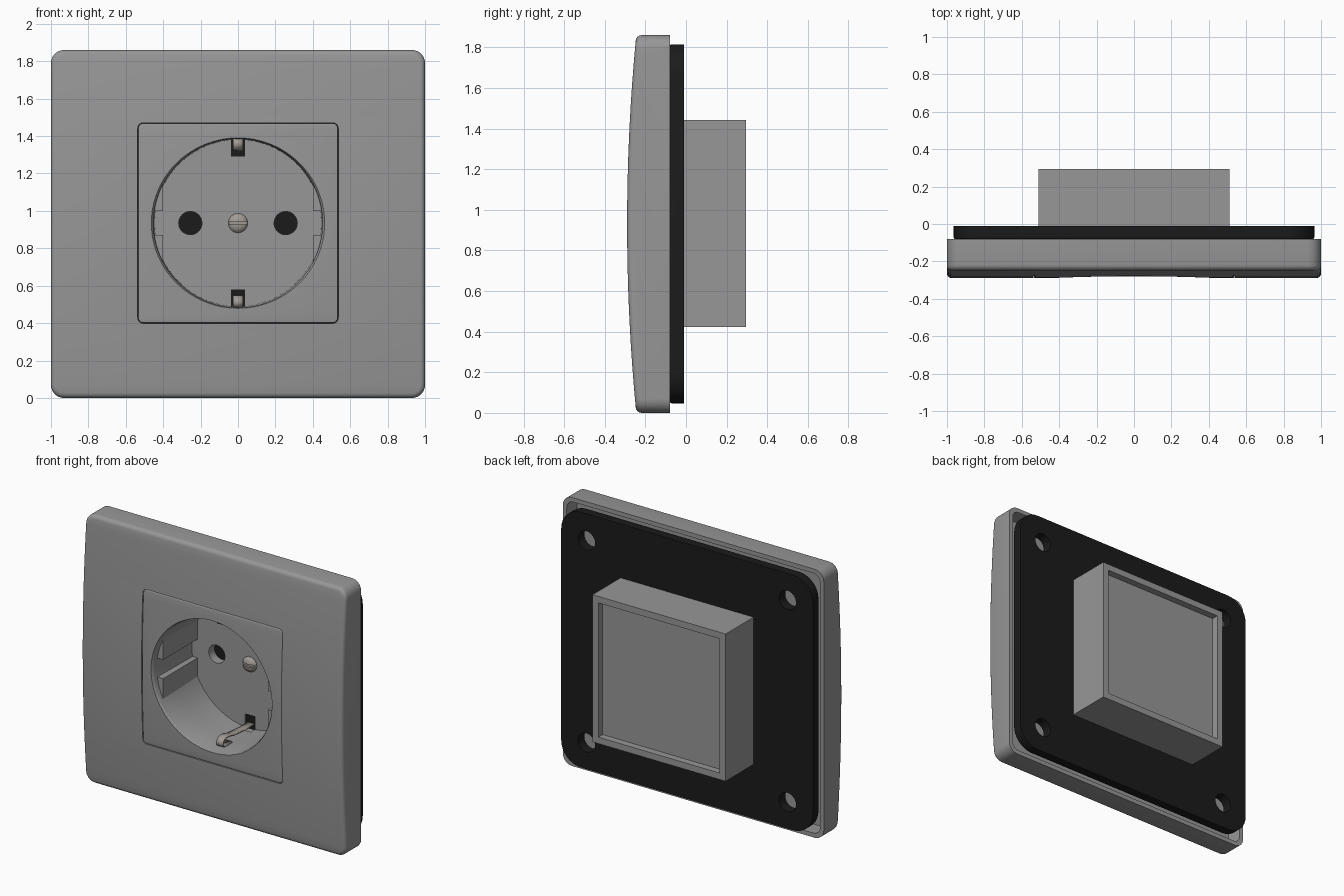
import bpy, bmesh
from math import sin, cos, pi, radians

if "Cube" in bpy.data.objects:
    bpy.data.objects.remove(bpy.data.objects["Cube"])

CZ = 0.93          # height of the frame centre
SZ = 0.935         # height of the socket centre
FLOOR = 0.132      # depth of the well floor


def material(name, col):
    m = bpy.data.materials.new(name)
    m.diffuse_color = (*col, 1)
    m.use_nodes = True
    m.node_tree.nodes["Principled BSDF"].inputs["Base Color"].default_value = m.diffuse_color
    return m


grey = material("grey_plastic", (0.31, 0.31, 0.31))
black = material("black_plastic", (0.011, 0.011, 0.011))
metal = material("metal", (0.36, 0.33, 0.30))
cutters = []


def finish(name, bm, mat):
    bmesh.ops.recalc_face_normals(bm, faces=bm.faces)
    me = bpy.data.meshes.new(name)
    bm.to_mesh(me)
    bm.free()
    ob = bpy.data.objects.new(name, me)
    bpy.context.collection.objects.link(ob)
    me.materials.append(mat)
    return ob


def bulge(z):
    return -0.29 + 0.052 * (z - CZ) ** 2


def slab(name, x, z, y, r=0, edge=0, curved=False, mat=grey):
    """Rounded plate: x, z, y are (low, high); optional curved front and softened front rim."""
    n = 16 if curved else 1
    zs = [z[0] + (z[1] - z[0]) * i / n for i in range(n + 1)]
    prof = [(bulge(h) if curved else y[0], h) for h in zs] + [(y[1], z[1]), (y[1], z[0])]
    bm = bmesh.new()
    a, b = [[bm.verts.new((px, py, pz)) for py, pz in prof] for px in x]
    bm.faces.new(a)
    bm.faces.new(b)
    for i in range(len(prof)):
        j = (i + 1) % len(prof)
        bm.faces.new((a[i], a[j], b[j], b[i]))
    bmesh.ops.recalc_face_normals(bm, faces=bm.faces)
    if r:
        es = [e for e in bm.edges
              if abs(e.verts[0].co.x - e.verts[1].co.x) < 1e-5
              and abs(e.verts[0].co.z - e.verts[1].co.z) < 1e-5]
        bmesh.ops.bevel(bm, geom=es, offset=r, segments=8, profile=0.5, affect='EDGES')
    if edge:
        bm.normal_update()
        es = [e for e in bm.edges if len(e.link_faces) == 2
              and min(f.normal.y for f in e.link_faces) < -0.8
              and max(f.normal.y for f in e.link_faces) > -0.3]
        bmesh.ops.bevel(bm, geom=es, offset=edge, segments=4, profile=0.5, affect='EDGES')
    return finish(name, bm, mat)


def lathe(name, pts, x=0, z=SZ, n=48, mat=grey):
    """Solid of revolution round a y-parallel axis from (radius, y) points."""
    bm = bmesh.new()
    rings = [[bm.verts.new((x + r * cos(2 * pi * i / n), y, z + r * sin(2 * pi * i / n)))
              for i in range(n)] for r, y in pts]
    for p, q in zip(rings, rings[1:]):
        for i in range(n):
            j = (i + 1) % n
            bm.faces.new((p[i], p[j], q[j], q[i]))
    bm.faces.new(rings[0])
    bm.faces.new(rings[-1])
    return finish(name, bm, mat)


def cut(ob, tools):
    for c in tools:
        c.data.materials[0] = ob.data.materials[0]
        m = ob.modifiers.new("cut", 'BOOLEAN')
        m.operation, m.solver, m.object = 'DIFFERENCE', 'EXACT', c
    bpy.context.view_layer.update()
    me = bpy.data.meshes.new_from_object(ob.evaluated_get(bpy.context.evaluated_depsgraph_get()))
    ob.modifiers.clear()
    ob.data = me


def tool(ob):
    ob.hide_render = True
    cutters.append(ob)
    return ob


# outer frame: curved front, hollow back, square opening
frame = slab("frame", (-1, 1), (0, 1.86), (0, -0.08), 0.07, 0.026, True)
cavity = tool(slab("cut_cavity", (-0.97, 0.97), (0.03, 1.83), (-0.19, 0.0), 0.05))
opening = tool(slab("cut_opening", (-0.536, 0.536), (0.399, 1.471), (-0.4, -0.1), 0.03))
cut(frame, [cavity, opening])

# flush square insert and back housing share one round well
well = tool(lathe("cut_well", [(0.475, -0.305), (0.462, -0.288), (0.456, -0.28), (0.452, -0.268),
                               (0.446, FLOOR)], n=96))
insert = slab("socket_insert", (-0.5335, 0.5335), (0.4015, 1.4685), (0, -0.08), 0.027, 0.006, True)
cut(insert, [well])

housing = slab("back_housing", (-0.51, 0.51), (0.422, 1.442), (-0.08, 0.295))
recess = tool(slab("cut_recess", (-0.465, 0.465), (0.467, 1.397), (0.248, 0.4)))
pins = [tool(lathe("cut_pin", [(0.062, 0.1), (0.062, 0.215)], x)) for x in (-0.255, 0.255)]
slots = [tool(slab("cut_slot", (-0.037, 0.037), z, (0.09, 0.21)))
         for z in ((0.484, 0.58), (1.29, 1.386))]
cut(housing, [well, recess] + pins + slots)

# dark linings at the bottom of the pin holes and clip slots
for side, x in (("left", -0.255), ("right", 0.255)):
    lathe("pin_hole_lining_" + side, [(0.064, 0.195), (0.064, 0.22)], x, mat=black)
for side, z in (("lower", (0.483, 0.582)), ("upper", (1.288, 1.387))):
    slab("clip_slot_lining_" + side, (-0.039, 0.039), z, (0.139, 0.215), mat=black)

# black mounting plate with four screw holes
plate = slab("mounting_plate", (-0.964, 0.964), (0.047, 1.815), (-0.08, -0.011), 0.15, 0.01, mat=black)
holes = [tool(lathe("cut_hole", [(0.065, -0.2), (0.065, 0.1)], sx * 0.77, CZ + sz * 0.7))
         for sx in (-1, 1) for sz in (-1, 1)]
window = tool(slab("cut_window", (-0.509, 0.509), (0.423, 1.441), (-0.2, 0.1)))
cut(plate, holes + [window])

# guide ribs on both sides of the well
for side, s in (("left", -1), ("right", 1)):
    for level, z in (("lower", (0.725, 0.87)), ("upper", (1.0, 1.145))):
        slab(f"guide_rib_{level}_{side}", sorted((s * 0.402, s * 0.475)), z, (-0.245, FLOOR + 0.01))

# domed centre screw with slot
screw = lathe("centre_screw", [(0.052, FLOOR + 0.01), (0.052, FLOOR - 0.006), (0.045, FLOOR - 0.017),
                               (0.03, FLOOR - 0.025), (0.012, FLOOR - 0.029)], n=32, mat=metal)
cut(screw, [tool(slab("cut_screw_slot", (-0.1, 0.1), (SZ - 0.009, SZ + 0.009),
                      (0.0, FLOOR - 0.012)))])

# bent earth clips, mirrored top and bottom
path = [(0.2, 0.524), (0.05, 0.519), (-0.08, 0.53), (-0.13, 0.543), (-0.165, 0.545),
        (-0.19, 0.533), (-0.2, 0.513), (-0.195, 0.495), (-0.175, 0.487), (-0.1, 0.49)]
for side, s in (("lower", 1), ("upper", -1)):
    bm = bmesh.new()
    rows = [[bm.verts.new((x, y, SZ + s * (z - SZ))) for x in (-0.026, 0.026)] for y, z in path]
    for p, q in zip(rows, rows[1:]):
        bm.faces.new((p[0], p[1], q[1], q[0]))
    clip = finish("earth_clip_" + side, bm, metal)
    m = clip.modifiers.new("thickness", 'SOLIDIFY')
    m.thickness, m.offset = 0.008, 0

for c in cutters:
    bpy.data.objects.remove(c, do_unlink=True)

# smooth shading with crisp edges
bpy.ops.object.select_all(action='SELECT')
bpy.context.view_layer.objects.active = frame
bpy.ops.object.shade_smooth_by_angle(angle=radians(30))
